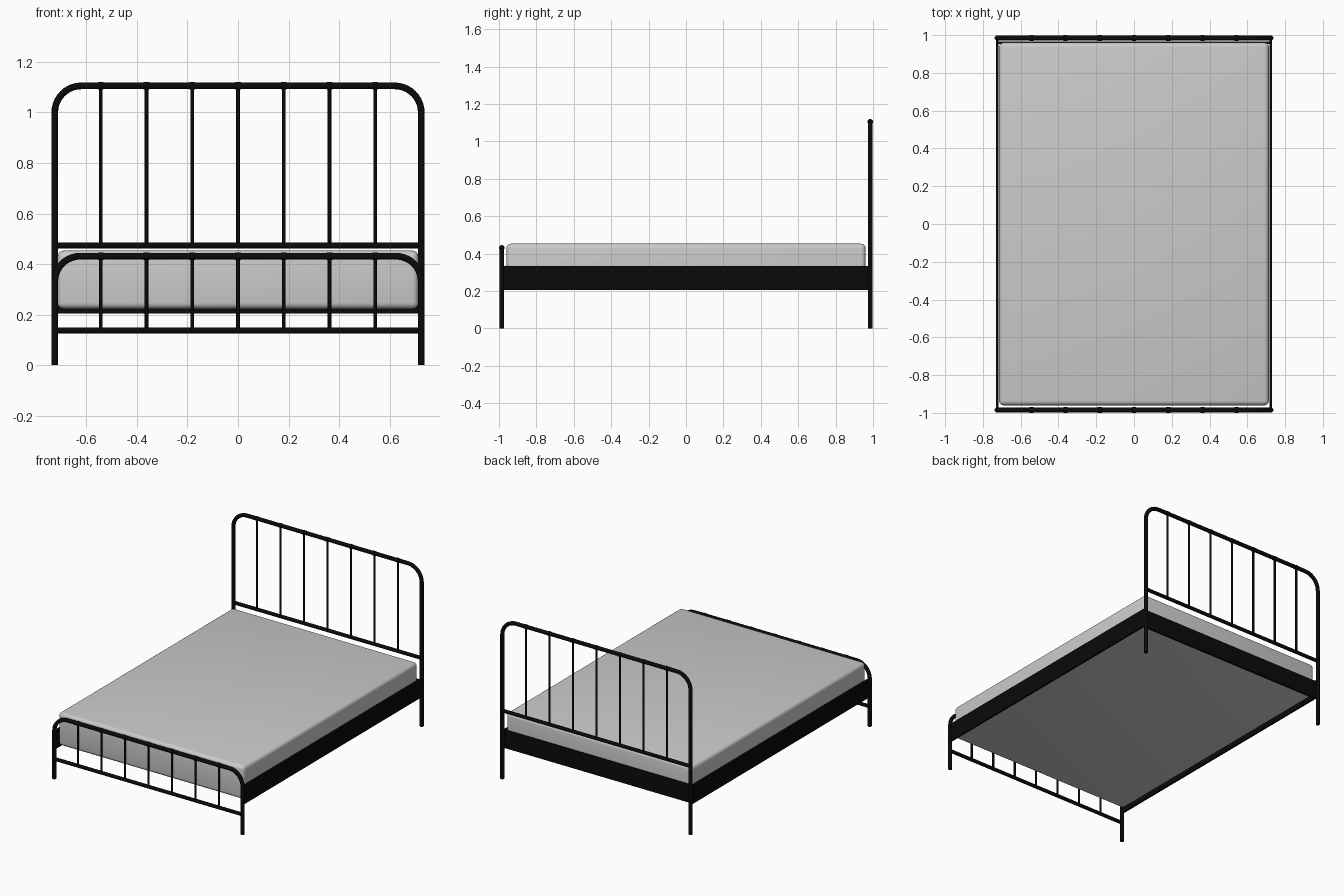
import bpy
from math import sin, cos, pi, radians

cube = bpy.data.objects.get("Cube")
if cube:
    bpy.data.objects.remove(cube, do_unlink=True)


def material(name, value):
    m = bpy.data.materials.new(name)
    m.use_nodes = True
    color = (value, value, value, 1)
    m.diffuse_color = color
    m.node_tree.nodes["Principled BSDF"].inputs["Base Color"].default_value = color
    return m


BLACK = material("black metal", 0.003)
GREY = material("light grey fabric", 0.6)

POST_X = 0.725     # post centre line
END_Y = 0.985      # head and foot plane
TUBE = 0.0132
BARS = 7


def activate(obj):
    bpy.ops.object.select_all(action="DESELECT")
    obj.select_set(True)
    bpy.context.view_layer.objects.active = obj


def tube(name, points, radius):
    """Round capped tube along a path."""
    curve = bpy.data.curves.new(name, "CURVE")
    curve.dimensions = "3D"
    curve.bevel_depth = radius
    curve.bevel_resolution = 4
    curve.use_fill_caps = True
    spline = curve.splines.new("POLY")
    spline.points.add(len(points) - 1)
    for p, co in zip(spline.points, points):
        p.co = (*co, 1)
    curve.materials.append(BLACK)
    obj = bpy.data.objects.new(name, curve)
    bpy.context.collection.objects.link(obj)
    activate(obj)
    bpy.ops.object.convert(target="MESH")
    bpy.ops.object.shade_smooth_by_angle(angle=radians(40))
    return obj


def box(name, low, high, mat, bevel=0, segments=4):
    center = [(a + b) / 2 for a, b in zip(low, high)]
    bpy.ops.mesh.primitive_cube_add(size=1, location=center)
    obj = bpy.context.object
    obj.name = name
    obj.scale = [b - a for a, b in zip(low, high)]
    bpy.ops.object.transform_apply(location=False, rotation=False, scale=True)
    obj.data.materials.append(mat)
    if bevel:
        mod = obj.modifiers.new("rounded edges", "BEVEL")
        mod.width = bevel
        mod.segments = segments
        bpy.ops.object.modifier_apply(modifier=mod.name)
        bpy.ops.object.shade_smooth_by_angle(angle=radians(40))
    return obj


def end_frame(name, y, top, cross_z, corner):
    """Arched tube frame with a cross rail, upright bars and joint collars."""
    steps = 10
    half = [(POST_X, y, 0)]
    for i in range(steps + 1):
        a = i / steps * pi / 2
        half.append((POST_X - corner + corner * cos(a), y,
                     top - corner + corner * sin(a)))
    mirrored = [(-x, py, z) for x, py, z in reversed(half)]
    tube(name + "_arch", half + mirrored, TUBE)
    tube(name + "_cross_rail",
         [(-POST_X, y, cross_z), (POST_X, y, cross_z)], 0.012)
    for i in range(BARS):
        x = (i - (BARS - 1) / 2) * 0.181
        tube(f"{name}_bar_{i + 1}", [(x, y, cross_z), (x, y, top)], 0.0072)
        tube(f"{name}_collar_{i + 1}",
             [(x - 0.011, y, top), (x + 0.011, y, top)], 0.015)


# Head and foot frames
end_frame("headboard", END_Y, 1.105, 0.473, 0.105)
end_frame("footboard", -END_Y, 0.431, 0.137, 0.1)

# Side rails and head-end rail
for side, s in (("left", 1), ("right", -1)):
    xs = sorted((s * 0.717, s * 0.730))
    box(side + "_side_rail", (xs[0], -0.973, 0.205), (xs[1], 0.978, 0.333), BLACK)
box("head_end_rail", (-0.72, 0.952, 0.205), (0.72, 0.965, 0.333), BLACK)

# Mattress
box("mattress", (-0.714, -0.96, 0.223), (0.714, 0.96, 0.453), GREY, bevel=0.024)
